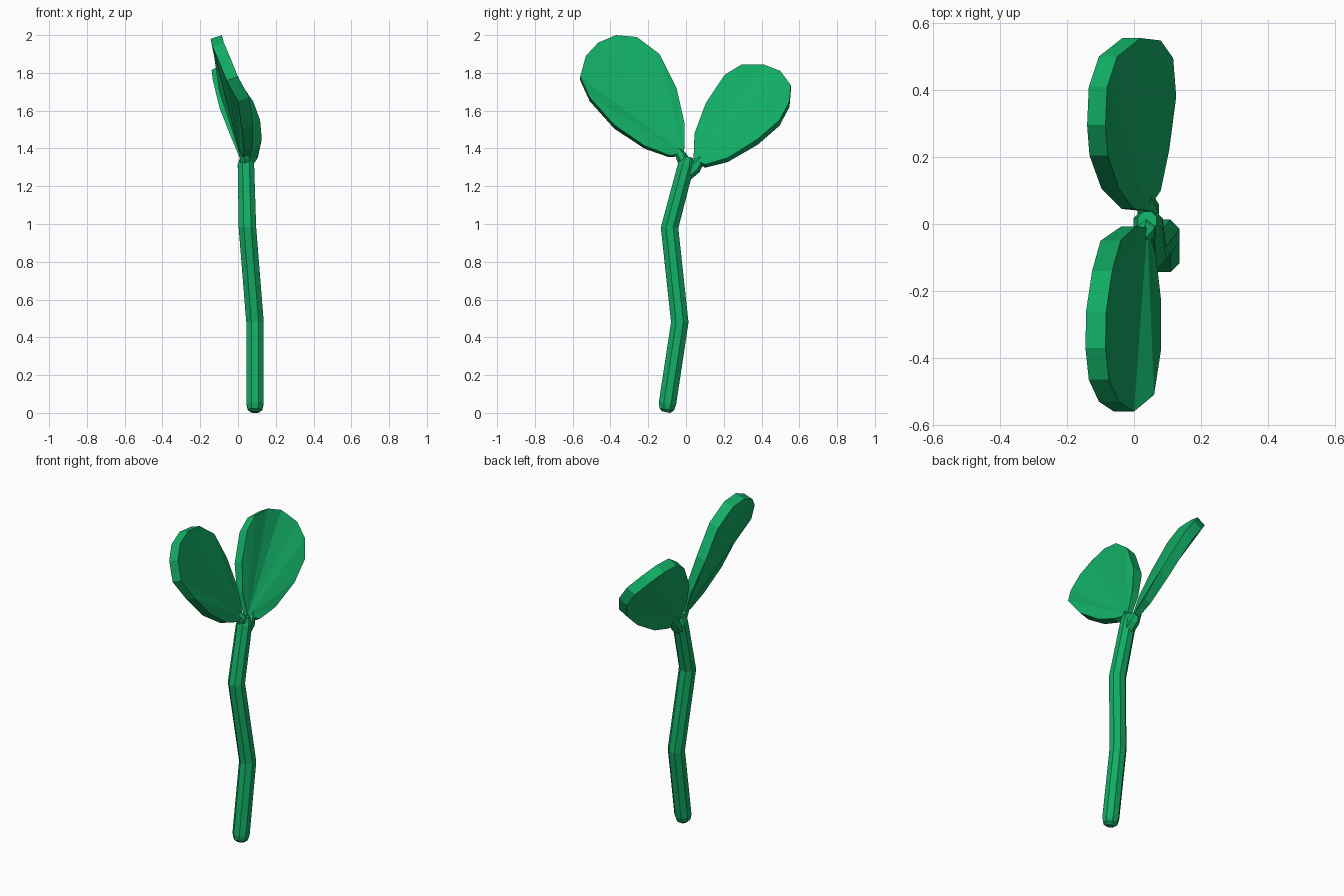
import bpy, bmesh, math
from mathutils import Vector

if "Cube" in bpy.data.objects:
    bpy.data.objects.remove(bpy.data.objects["Cube"])

green = bpy.data.materials.new("leaf green")
green.diffuse_color = (0.006, 0.42, 0.13, 1)
green.use_nodes = True
green.node_tree.nodes["Principled BSDF"].inputs["Base Color"].default_value = green.diffuse_color


def finish(name, bm):
    bmesh.ops.recalc_face_normals(bm, faces=bm.faces)
    mesh = bpy.data.meshes.new(name)
    bm.to_mesh(mesh)
    bm.free()
    mesh.materials.append(green)
    ob = bpy.data.objects.new(name, mesh)
    bpy.context.collection.objects.link(ob)
    return ob


def tube(name, path, sides=8):
    """Faceted tube through (x, y, z, radius) stations."""
    bm = bmesh.new()
    pts = [Vector(p[:3]) for p in path]
    rings = []
    for i, p in enumerate(path):
        d = (pts[min(i + 1, len(pts) - 1)] - pts[max(i - 1, 0)]).normalized()
        u = Vector((1, 0, 0))
        u = (u - d * u.dot(d)).normalized()
        v = d.cross(u)
        ring = []
        for k in range(sides):
            a = 2 * math.pi * (k + 0.5) / sides
            ring.append(bm.verts.new(pts[i] + (u * math.cos(a) + v * math.sin(a)) * p[3]))
        rings.append(ring)
    for r, s in zip(rings, rings[1:]):
        for k in range(sides):
            j = (k + 1) % sides
            bm.faces.new((r[k], r[j], s[j], s[k]))
    bm.faces.new(rings[0])
    bm.faces.new(rings[-1])
    return finish(name, bm)


def leaf(name, outline, offset):
    """Thick leaf: outline fanned from its base, thinner toward the stalk."""
    bm = bmesh.new()
    base = Vector(outline[-1])
    front = [bm.verts.new(p) for p in outline]
    back = []
    for p in outline:
        t = min(1, 0.45 + (Vector(p) - base).length * 1.6)
        back.append(bm.verts.new(Vector(p) + Vector(offset) * t))
    n = len(outline)
    for i in range(n):
        j = (i + 1) % n
        bm.faces.new((front[i], front[j], back[j], back[i]))
    for side in (front, back):
        for i in range(n - 2):
            bm.faces.new((side[-1], side[i], side[i + 1]))
    return finish(name, bm)


# Bent main stem with rounded foot
tube("stem", [
    (0.09, -0.105, 0.004, 0.024), (0.09, -0.102, 0.018, 0.042),
    (0.09, -0.098, 0.05, 0.05), (0.09, -0.033, 0.48, 0.05),
    (0.05, -0.087, 0.98, 0.05), (0.042, 0.0, 1.31, 0.047),
    (0.04, 0.01, 1.355, 0.03)])

# Short stalks joining the leaves to the stem
tube("large_leaf_stalk", [(0.042, 0.005, 1.30, 0.035), (0.035, -0.025, 1.36, 0.03),
                          (0.022, -0.045, 1.395, 0.018)], 6)
tube("small_leaf_stalk", [(0.042, 0.0, 1.26, 0.035), (0.042, 0.045, 1.30, 0.037),
                          (0.035, 0.085, 1.35, 0.02)], 6)

# Leaves, last point is the base
leaf("large_leaf", [
    (0.005, -0.007, 1.53), (-0.04, -0.05, 1.72), (-0.065, -0.14, 1.90),
    (-0.083, -0.26, 1.99), (-0.085, -0.37, 2.0), (-0.075, -0.465, 1.96),
    (-0.045, -0.53, 1.89), (0.0, -0.56, 1.78), (0.06, -0.51, 1.67),
    (0.08, -0.38, 1.525), (0.08, -0.22, 1.415), (0.065, -0.09, 1.365),
    (0.04, -0.01, 1.37)], (-0.06, 0, -0.02))
leaf("small_leaf", [
    (0.0, 0.045, 1.48), (-0.045, 0.105, 1.64), (-0.078, 0.205, 1.79),
    (-0.085, 0.295, 1.845), (-0.08, 0.41, 1.845), (-0.05, 0.50, 1.81),
    (0.02, 0.555, 1.735), (0.08, 0.548, 1.65), (0.117, 0.495, 1.55),
    (0.126, 0.38, 1.45), (0.105, 0.22, 1.35), (0.08, 0.10, 1.315),
    (0.04, 0.04, 1.35)], (-0.055, 0, -0.03))
